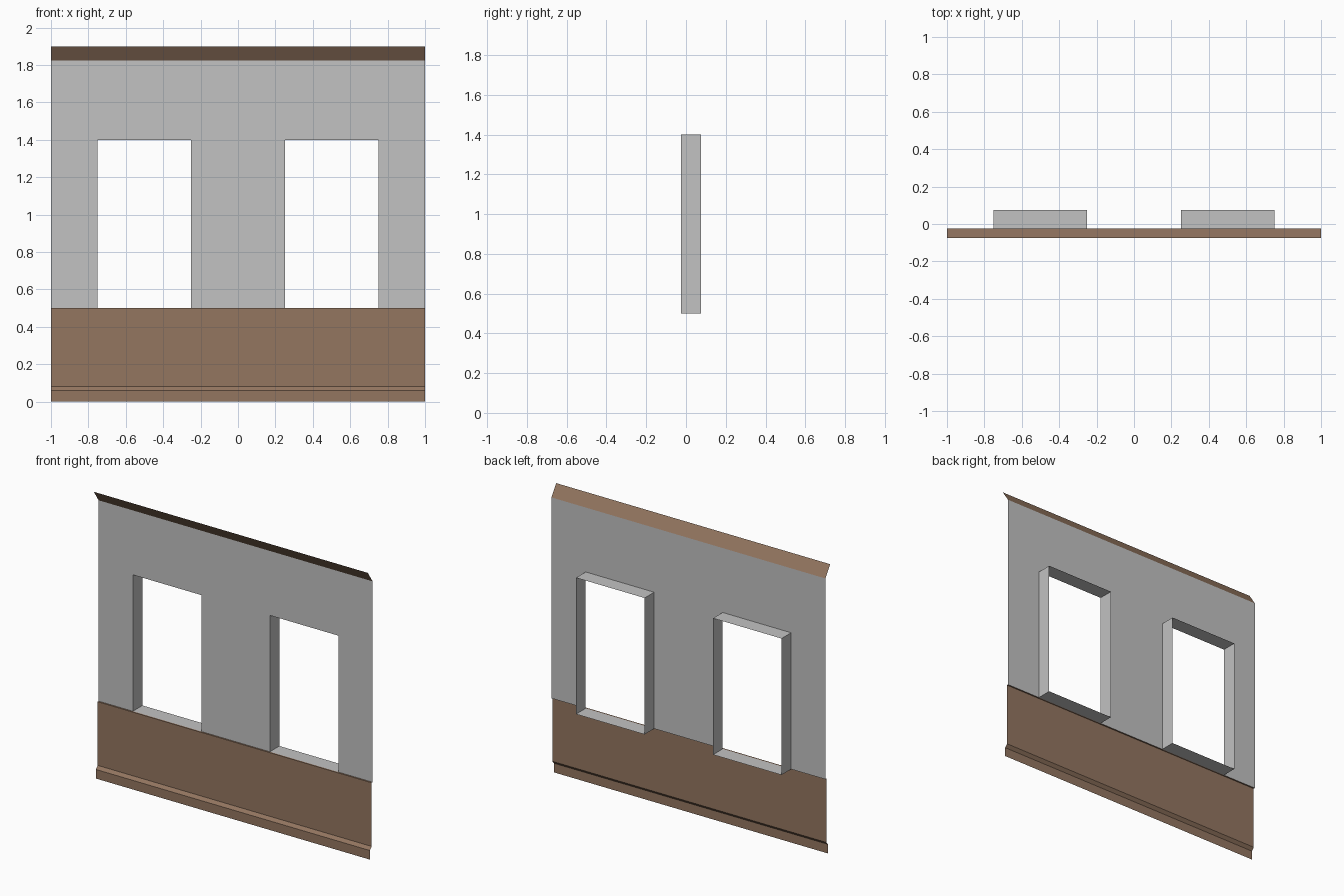
import bpy

if "Cube" in bpy.data.objects:
    bpy.data.objects.remove(bpy.data.objects["Cube"])


def material(name, rgb):
    m = bpy.data.materials.new(name)
    m.diffuse_color = (*rgb, 1)
    m.use_nodes = True
    m.node_tree.nodes["Principled BSDF"].inputs["Base Color"].default_value = m.diffuse_color
    return m


plaster = material("grey plaster", (0.54, 0.54, 0.54))
wood = material("brown wood", (0.295, 0.182, 0.118))

WALL_Y, BACK_Y = -0.025, 0.075
SILL, HEAD, WALL_TOP = 0.5, 1.4, 1.825
IN_X, OUT_X = 0.25, 0.75


def make(name, verts, faces, mat):
    me = bpy.data.meshes.new(name)
    me.from_pydata(verts, [], faces)
    me.materials.append(mat)
    ob = bpy.data.objects.new(name, me)
    bpy.context.collection.objects.link(ob)
    return ob


def strip(name, profile, mat):
    """Sweep an open (y, z) profile, listed bottom to top, along the wall's length."""
    verts = [(x, y, z) for y, z in profile for x in (-1, 1)]
    faces = [(2 * i, 2 * i + 1, 2 * i + 3, 2 * i + 2) for i in range(len(profile) - 1)]
    return make(name, verts, faces, mat)


# Wall sheet: a grid of panels with the two window cells left out
xs = [-1, -OUT_X, -IN_X, IN_X, OUT_X, 1]
zs = [SILL, HEAD, WALL_TOP]
n = len(xs)
cells = [(r * n + c, r * n + c + 1, (r + 1) * n + c + 1, (r + 1) * n + c)
         for r in range(2) for c in range(n - 1) if not (r == 0 and c in (1, 3))]
make("wall", [(x, WALL_Y, z) for z in zs for x in xs], cells, plaster)

# Window reveals: open tubes running back from each opening
for side, x0, x1 in (("left", -OUT_X, -IN_X), ("right", IN_X, OUT_X)):
    ring = [(x0, SILL), (x1, SILL), (x1, HEAD), (x0, HEAD)]
    verts = [(x, y, z) for y in (WALL_Y, BACK_Y) for x, z in ring]
    faces = [(i, (i + 1) % 4, (i + 1) % 4 + 4, i + 4) for i in range(4)]
    make(side + "_window_reveal", verts, faces, plaster)

# Wainscot with a bevelled skirting board below and a thin ledge on top
strip("wainscot_and_skirting",
      [(-0.053, 0), (-0.053, 0.06), (-0.035, 0.08), (-0.035, SILL), (WALL_Y, SILL)], wood)

# Sloping crown moulding
strip("crown_moulding", [(WALL_Y, WALL_TOP), (-0.075, 1.9)], wood)
